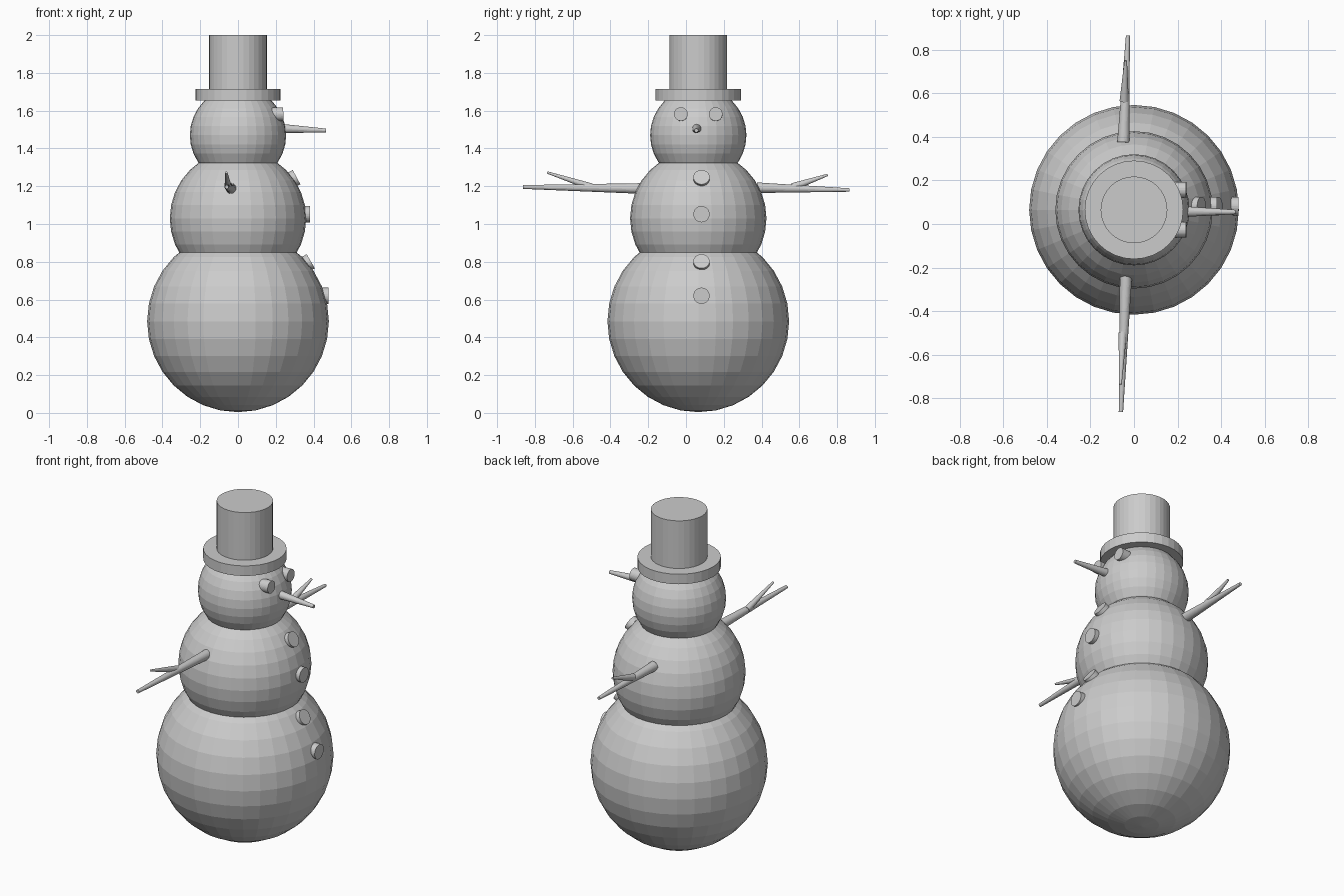
import bpy, math
from mathutils import Vector

if "Cube" in bpy.data.objects:
    bpy.data.objects.remove(bpy.data.objects["Cube"])

CY = 0.065  # body axis in y


def ball(name, z, r):
    bpy.ops.mesh.primitive_uv_sphere_add(segments=32, ring_count=16, radius=r, location=(0, CY, z))
    bpy.context.object.name = name


def rod(name, a, b, r1, r2, sides=32):
    """Capped, optionally tapered cylinder from a to b."""
    a, b = Vector(a), Vector(b)
    d = b - a
    bpy.ops.mesh.primitive_cone_add(vertices=sides, radius1=r1, radius2=r2, depth=d.length,
                                    location=(a + b) / 2,
                                    rotation=d.to_track_quat('Z', 'Y').to_euler())
    bpy.context.object.name = name


# snow body
ball("lower_body", 0.485, 0.481)
ball("middle_body", 1.03, 0.361)
ball("head", 1.47, 0.255)

# hat
rod("hat_brim", (0, CY, 1.655), (0, CY, 1.715), 0.226, 0.226)
rod("hat_crown", (0, CY, 1.70), (0, CY, 2.0), 0.153, 0.153)

# eyes
for side, s in (("left", -1), ("right", 1)):
    y = CY + s * 0.092
    rod("eye_" + side, (0.18, y, 1.58), (0.24, y, 1.582), 0.036, 0.036)

# carrot nose
rod("nose", (0.22, 0.057, 1.506), (0.465, 0.055, 1.495), 0.025, 0.010)

# buttons: outer face centre x, z and upward tilt
for i, (x, z, tilt) in enumerate([(0.31, 1.248, 28), (0.38, 1.052, 0),
                                  (0.385, 0.803, 30), (0.48, 0.62, 0)]):
    t = math.radians(tilt)
    rod(f"button_{i + 1}", (x - 0.06 * math.cos(t), 0.082, z - 0.06 * math.sin(t)),
        (x, 0.082, z), 0.043, 0.043)

# stick arms, each with a twig
rod("arm_left", (-0.037, -0.24, 1.188), (-0.06, -0.863, 1.196), 0.028, 0.010)
rod("twig_left", (-0.052, -0.50, 1.196), (-0.062, -0.735, 1.273), 0.019, 0.006)
rod("arm_right", (-0.049, 0.375, 1.192), (-0.028, 0.865, 1.180), 0.028, 0.009)
rod("twig_right", (-0.045, 0.565, 1.196), (-0.038, 0.75, 1.260), 0.021, 0.006)
